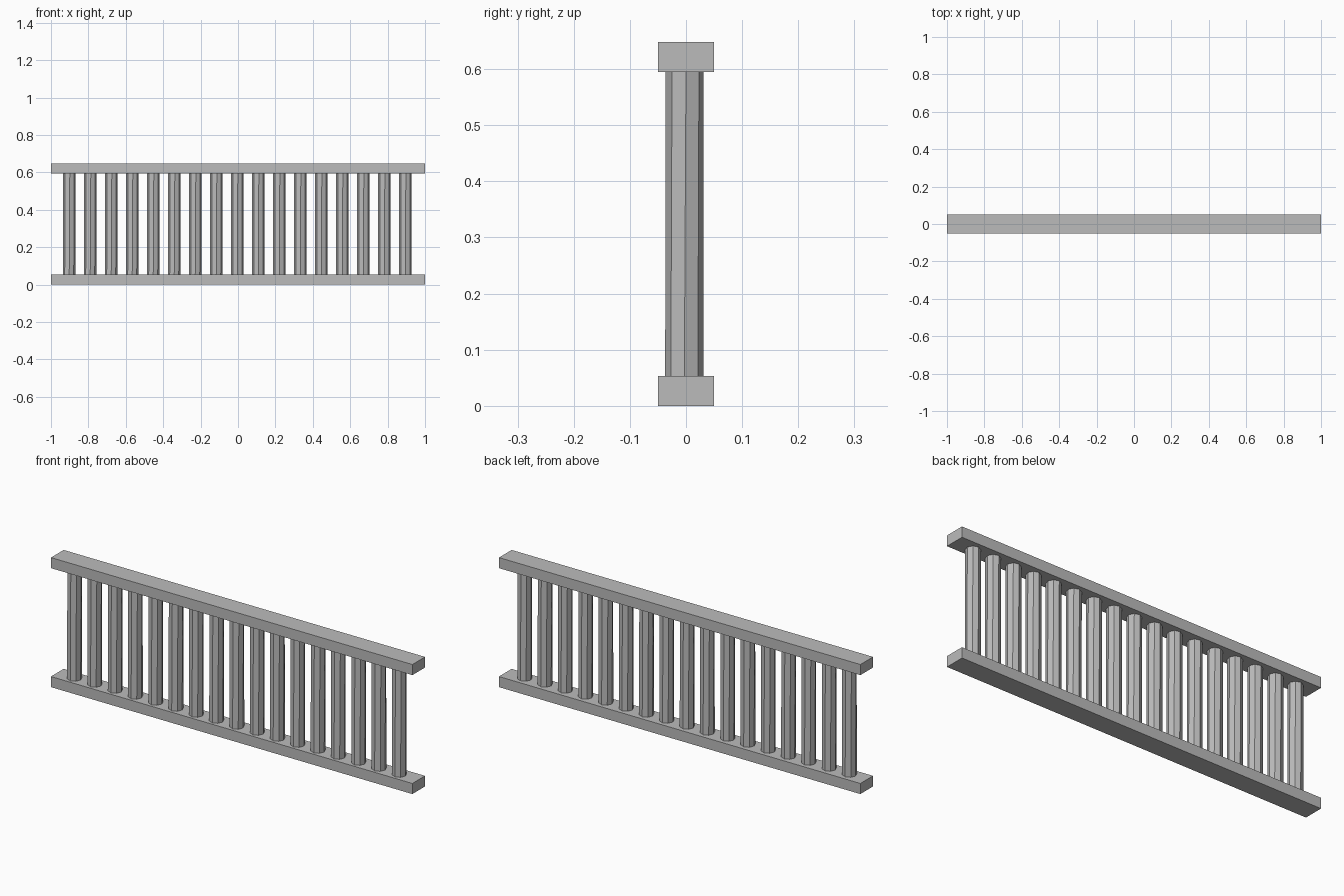
import bpy, bmesh, math
from mathutils import Matrix

cube = bpy.data.objects.get("Cube")
if cube:
    bpy.data.objects.remove(cube, do_unlink=True)

grey = bpy.data.materials.new("stone grey")
grey.use_nodes = True
colour = (0.5, 0.5, 0.5, 1)
grey.diffuse_color = colour
grey.node_tree.nodes["Principled BSDF"].inputs["Base Color"].default_value = colour

LENGTH, DEPTH, RAIL, HEIGHT = 2.0, 0.1, 0.053, 0.648
COUNT, SPACING, RADIUS, TWIST = 17, 0.1123, 0.034, math.radians(5)


def add_object(name, bm):
    mesh = bpy.data.meshes.new(name)
    bm.to_mesh(mesh)
    bm.free()
    mesh.materials.append(grey)
    obj = bpy.data.objects.new(name, mesh)
    bpy.context.collection.objects.link(obj)
    return obj


# Bottom rail and handrail
for name, z in (("bottom_rail", RAIL / 2), ("top_rail", HEIGHT - RAIL / 2)):
    bm = bmesh.new()
    bmesh.ops.create_cube(bm, size=1)
    bmesh.ops.scale(bm, vec=(LENGTH, DEPTH, RAIL), verts=bm.verts)
    add_object(name, bm).location.z = z

# Eight-sided balusters, each with a slight twist towards the top
for i in range(COUNT):
    bm = bmesh.new()
    bmesh.ops.create_cone(bm, cap_ends=True, segments=8, radius1=RADIUS,
                          radius2=RADIUS, depth=HEIGHT - 2 * RAIL)
    top = [v for v in bm.verts if v.co.z > 0]
    bmesh.ops.rotate(bm, verts=top, matrix=Matrix.Rotation(TWIST, 3, "Z"))
    post = add_object(f"baluster_{i + 1}", bm)
    post.location = ((i - (COUNT - 1) / 2) * SPACING - 0.004, -0.003, HEIGHT / 2)
